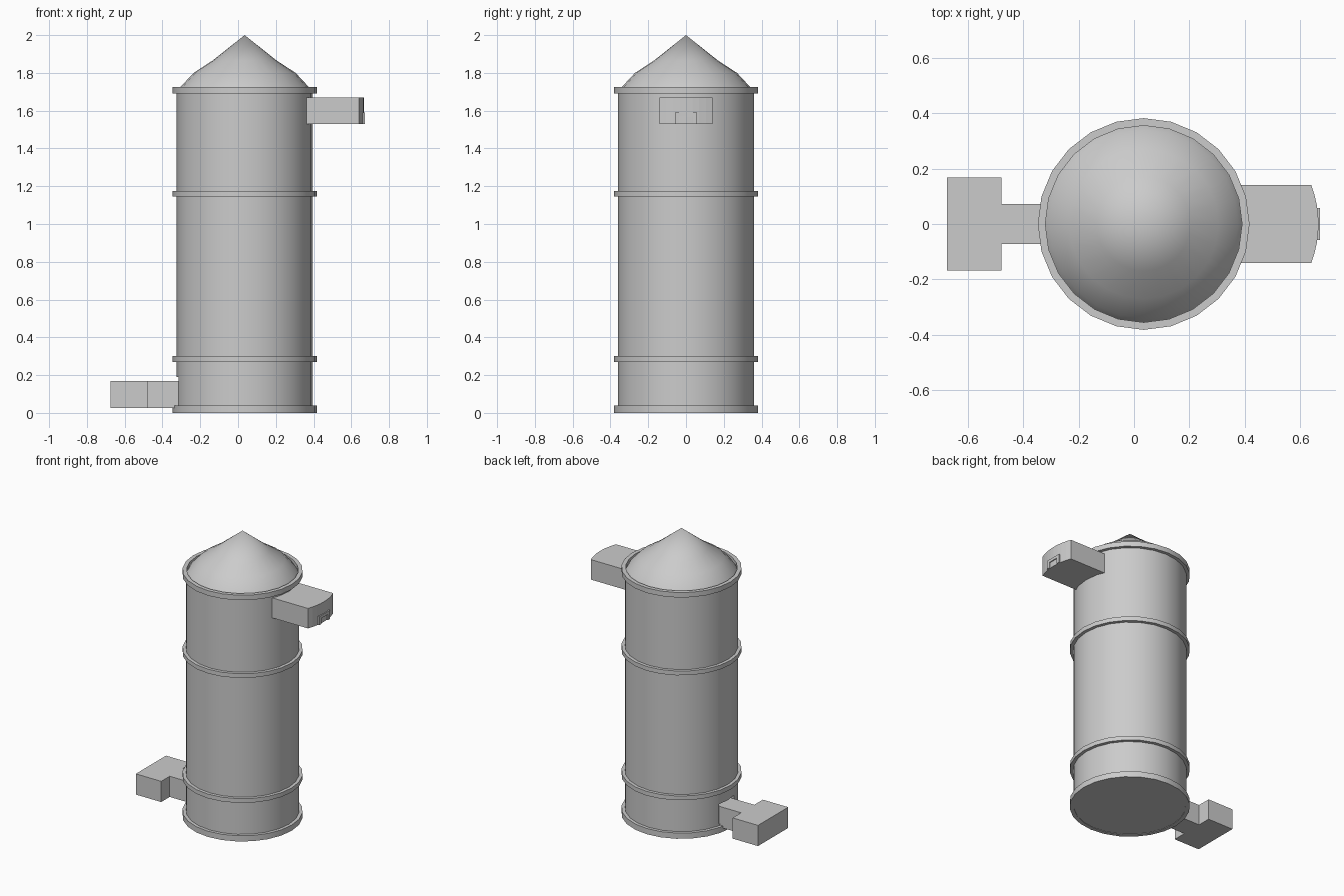
import bpy, bmesh, math

if "Cube" in bpy.data.objects:
    bpy.data.objects.remove(bpy.data.objects["Cube"], do_unlink=True)

AXIS_X = 0.035
SIDES = 24

grey = bpy.data.materials.new("light grey metal")
grey.use_nodes = True
COLOUR = (0.6, 0.6, 0.6, 1)
grey.diffuse_color = COLOUR
grey.node_tree.nodes["Principled BSDF"].inputs["Base Color"].default_value = COLOUR


def finish(name, bm, smooth=False):
    bmesh.ops.remove_doubles(bm, verts=bm.verts, dist=1e-5)
    bmesh.ops.recalc_face_normals(bm, faces=bm.faces)
    mesh = bpy.data.meshes.new(name)
    bm.to_mesh(mesh)
    bm.free()
    obj = bpy.data.objects.new(name, mesh)
    bpy.context.collection.objects.link(obj)
    mesh.materials.append(grey)
    if smooth:
        bpy.ops.object.select_all(action='DESELECT')
        obj.select_set(True)
        bpy.context.view_layer.objects.active = obj
        bpy.ops.object.shade_smooth_by_angle(angle=math.radians(35))
    return obj


def lathe(name, profile, closed=False):
    """Spin a (radius, height) profile about the tank axis."""
    bm = bmesh.new()
    verts = [bm.verts.new((AXIS_X + r, 0, z)) for r, z in profile]
    pairs = list(zip(verts, verts[1:]))
    if closed:
        pairs.append((verts[-1], verts[0]))
    edges = [bm.edges.new(p) for p in pairs]
    bmesh.ops.spin(bm, geom=verts + edges, cent=(AXIS_X, 0, 0), axis=(0, 0, 1),
                   angle=math.tau, steps=SIDES, use_duplicate=False)
    return finish(name, bm, smooth=True)


def prism(name, outline, z0, z1):
    """Extrude an (x, y) outline upward."""
    bm = bmesh.new()
    face = bm.faces.new([bm.verts.new((x, y, z0)) for x, y in outline])
    top = bmesh.ops.extrude_face_region(bm, geom=[face])["geom"]
    bmesh.ops.translate(bm, vec=(0, 0, z1 - z0),
                        verts=[v for v in top if isinstance(v, bmesh.types.BMVert)])
    return finish(name, bm)


def box(name, x0, x1, y0, y1, z0, z1):
    return prism(name, [(x0, y0), (x1, y0), (x1, y1), (x0, y1)], z0, z1)


# Tank wall with closed ends
wall = lathe("tank_wall", [(0, 0.003), (0.36, 0.003), (0.36, 1.70), (0, 1.70)])

# Recess in the wall around the outlet neck
cutter = box("outlet_recess_cutter", -0.5, -0.28, -0.082, 0.082, 0.05, 0.19)
cut = wall.modifiers.new("outlet_recess", 'BOOLEAN')
cut.operation = 'DIFFERENCE'
cut.object = cutter
bpy.context.view_layer.objects.active = wall
bpy.ops.object.modifier_apply(modifier=cut.name)
bpy.data.objects.remove(cutter, do_unlink=True)

# Hoops around the tank
for name, z0, z1 in (("base_hoop", 0, 0.04), ("lower_hoop", 0.27, 0.30),
                     ("middle_hoop", 1.145, 1.175), ("top_hoop", 1.69, 1.725)):
    lathe(name, [(0.355, z0), (0.382, z0), (0.382, z1), (0.355, z1)], closed=True)

# Pointed roof
lathe("roof", [(0.355, 1.70), (0.34, 1.725), (0.27, 1.80), (0.17, 1.865), (0, 2.0)])

# Upper spout with a bowed end
HALF = 0.14
bow = [(0.64 + 0.026 * (1 - t * t), HALF * t) for t in (i / 4 for i in range(-4, 5))]
prism("upper_spout", [(0.30, -HALF)] + bow + [(0.30, HALF)], 1.53, 1.67)

# Arched frame on the spout end
for side, y in (("right", -0.058), ("left", 0.036)):
    box("spout_frame_" + side, 0.65, 0.672, y, y + 0.022, 1.53, 1.59)
box("spout_frame_top", 0.65, 0.672, -0.036, 0.036, 1.57, 1.59)

# T-shaped lower outlet
half_outline = [(-0.26, 0.073), (-0.478, 0.073), (-0.478, 0.167), (-0.675, 0.167)]
prism("lower_outlet", half_outline + [(x, -y) for x, y in reversed(half_outline)], 0.025, 0.17)
